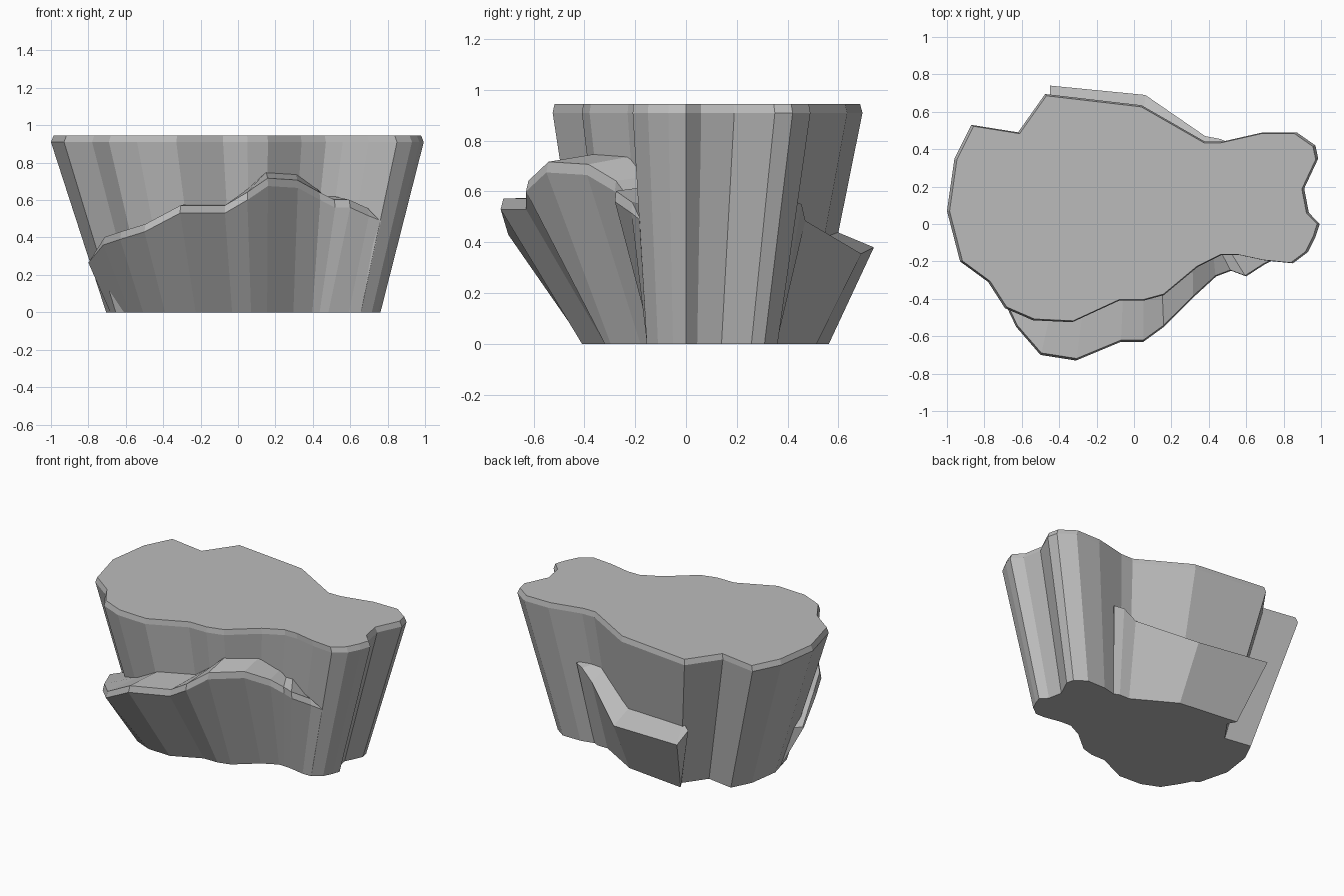
import bpy, bmesh

if "Cube" in bpy.data.objects:
    bpy.data.objects.remove(bpy.data.objects["Cube"])

stone = bpy.data.materials.new("grey stone")
stone.diffuse_color = (0.5, 0.5, 0.5, 1)
stone.use_nodes = True
stone.node_tree.nodes["Principled BSDF"].inputs["Base Color"].default_value = stone.diffuse_color

H = 0.91          # height of the widest outline, just below the top lip
BASE = 0.736      # footprint size relative to the top outline

# Plateau outline at its widest level
OUTLINE = [(-1, .07), (-.93, -.2), (-.78, -.31), (-.69, -.45), (-.54, -.515),
           (-.33, -.525), (-.08, -.41), (.05, -.41), (.16, -.38), (.34, -.23),
           (.47, -.165), (.56, -.165), (.7, -.195), (.85, -.21), (.93, -.15),
           (.97, -.07), (.993, 0), (.935, .06), (.91, .19), (.985, .35),
           (.97, .42), (.87, .49), (.69, .49), (.47, .44), (.38, .44),
           (.04, .635), (-.475, .695), (-.62, .49), (-.87, .53), (-.96, .35)]


def on_cliff(x, y, z, k=1.0):
    """Point of the tapered cliff wall at height z (k < 1 lies inside it)."""
    s = BASE + (1 - BASE) * z / H
    return (x * s * k + .117 * (1 - s), y * s * k, z)


def finish(bm, name):
    bmesh.ops.recalc_face_normals(bm, faces=bm.faces)
    mesh = bpy.data.meshes.new(name)
    bm.to_mesh(mesh)
    bm.free()
    mesh.materials.append(stone)
    bpy.context.collection.objects.link(bpy.data.objects.new(name, mesh))


def skin(bm, rings, closed):
    """Quads between successive rings of vertices."""
    for a, b in zip(rings, rings[1:]):
        n = len(a)
        for i in range(n if closed else n - 1):
            j = (i + 1) % n
            bm.faces.new((a[i], a[j], b[j], b[i]))


# Main cliff with a narrow chamfered lip
bm = bmesh.new()
rings = [[bm.verts.new(on_cliff(x, y, 0)) for x, y in OUTLINE],
         [bm.verts.new((x, y, H)) for x, y in OUTLINE],
         [bm.verts.new((x * .986, y * .986, .945)) for x, y in OUTLINE]]
skin(bm, rings, True)
bm.faces.new(rings[0])
bm.faces.new(rings[-1])
finish(bm, "cliff")


def ledge(name, stations, lip, flare):
    """Sloping shelf: each station is cliff x, y, rim x, y, rim z, inner z."""
    bm = bmesh.new()
    rings = []
    for i, (cx, cy, rx, ry, rz, iz) in enumerate(stations):
        end = i in (0, len(stations) - 1)
        h = 0 if end else lip
        section = [on_cliff(cx, cy, 0, .9), on_cliff(cx, cy, 0, 1 if end else flare),
                   (rx, ry, rz)]
        if lip:
            section.append((rx * .99, ry * .985, rz + h + .002))
        section.append(on_cliff(cx, cy, iz, .95))
        rings.append([bm.verts.new(p) for p in section])
    skin(bm, rings, True)
    bm.faces.new(rings[0])
    bm.faces.new(rings[-1])
    finish(bm, name)


# Front shelf, with a chamfered lip
ledge("front_ledge", [
    (-.97, -.05, -.80, -.12, .265, .27), (-.78, -.31, -.72, -.36, .36, .41),
    (-.69, -.45, -.63, -.55, .39, .44), (-.54, -.515, -.5, -.70, .43, .49),
    (-.33, -.525, -.31, -.73, .53, .58), (-.08, -.41, -.07, -.63, .53, .58),
    (.05, -.41, .05, -.63, .60, .66), (.16, -.38, .16, -.55, .675, .75),
    (.34, -.23, .32, -.39, .665, .74), (.47, -.165, .44, -.28, .60, .66),
    (.52, -.165, .52, -.25, .56, .62), (.58, -.17, .6, -.28, .56, .62),
    (.72, -.197, .70, -.215, .515, .55), (.85, -.21, .765, -.183, .49, .5)],
    .04, 1.06)

# Back shelf, sharp edged
ledge("back_ledge", [
    (.57, .46, .52, .43, .56, .565), (.47, .44, .46, .455, .55, .565),
    (.38, .44, .38, .47, .485, .56), (.04, .635, .06, .69, .355, .43),
    (-.475, .695, -.45, .74, .38, .45), (-.48, .69, -.45, .62, .43, .45)],
    0, 1.1)
